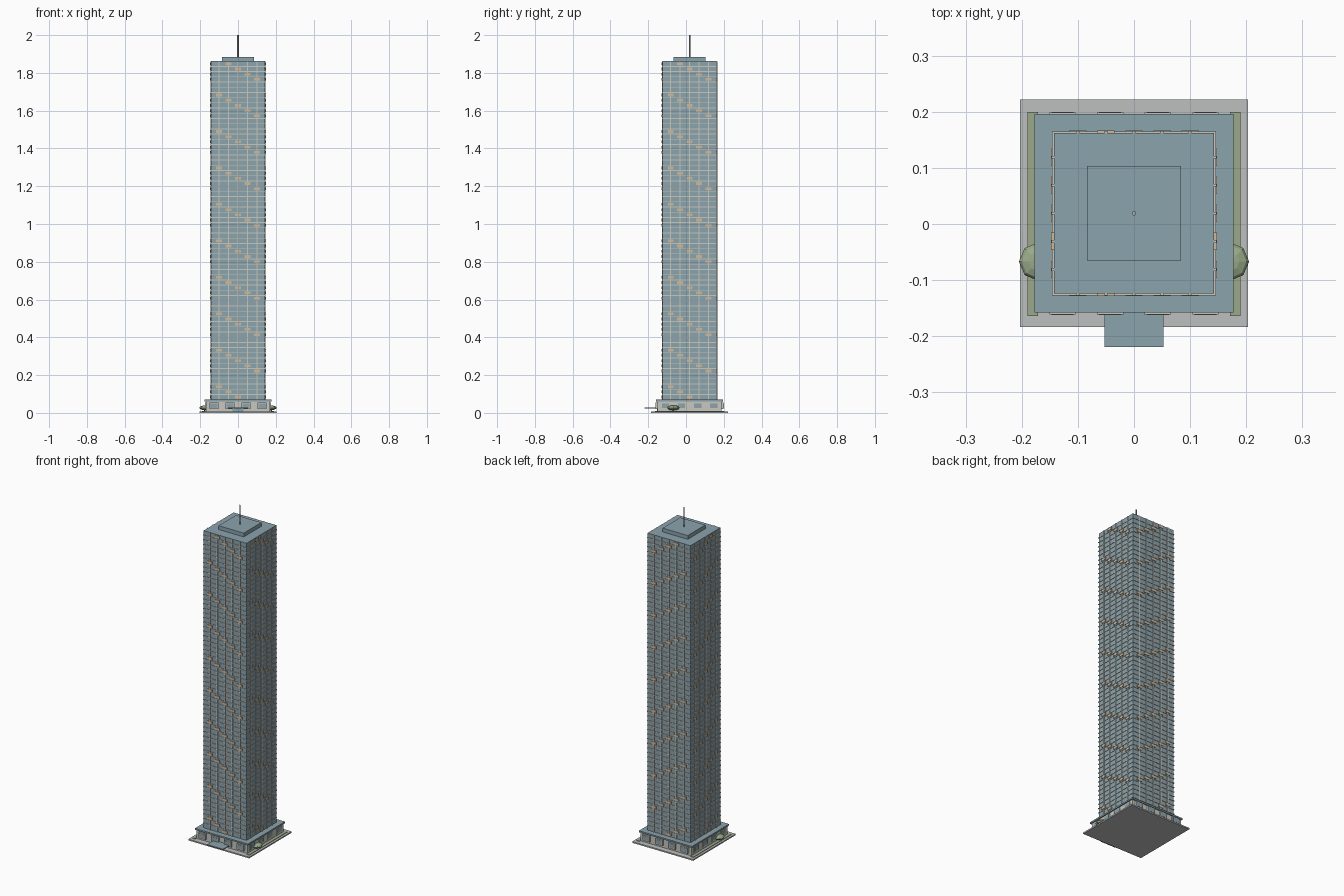
import bpy
import bmesh
from mathutils import Matrix, Vector

if "Cube" in bpy.data.objects:
    bpy.data.objects.remove(bpy.data.objects["Cube"], do_unlink=True)

CY = 0.019            # the tower sits slightly behind the origin
FLOORS = 65
Z0, Z1 = 0.07, 1.862  # tower shaft bottom and top
STEP = (Z1 - Z0) / FLOORS
BAYS = [-0.1, -0.05, 0, 0.05, 0.1]


def material(name, r, g, b):
    m = bpy.data.materials.new(name)
    m.use_nodes = True
    m.diffuse_color = (r, g, b, 1)
    m.node_tree.nodes["Principled BSDF"].inputs["Base Color"].default_value = (r, g, b, 1)
    return m


glass = material("blue glass", 0.26, 0.37, 0.42)
stone = material("pale stone", 0.58, 0.57, 0.52)
paving = material("grey paving", 0.51, 0.53, 0.52)
warm = material("warm window", 0.62, 0.48, 0.32)
green = material("leaf green", 0.32, 0.40, 0.25)
bark = material("brown bark", 0.16, 0.10, 0.06)
metal = material("mast metal", 0.40, 0.42, 0.42)


def finish(name, bm, mat):
    mesh = bpy.data.meshes.new(name)
    bm.to_mesh(mesh)
    bm.free()
    mesh.materials.append(mat)
    obj = bpy.data.objects.new(name, mesh)
    bpy.context.collection.objects.link(obj)
    return obj


def add_box(bm, lo, hi):
    lo, hi = Vector(lo), Vector(hi)
    place = Matrix.Translation((lo + hi) / 2) @ Matrix.Diagonal((hi - lo).to_4d())
    bmesh.ops.create_cube(bm, size=1, matrix=place)


def box(name, mat, lo, hi):
    bm = bmesh.new()
    add_box(bm, lo, hi)
    return finish(name, bm, mat)


def square(name, mat, half, z0, z1):
    return box(name, mat, (-half, CY - half, z0), (half, CY + half, z1))


def add_panel(bm, axis, sign, along, width, inner, outer, z0, z1):
    """Box on one wall; along is measured from the tower axis."""
    a, b = sorted((sign * inner, sign * outer))
    lo, hi = along - width / 2, along + width / 2
    if axis == "y":
        add_box(bm, (lo, CY + a, z0), (hi, CY + b, z1))
    else:
        add_box(bm, (a, CY + lo, z0), (b, CY + hi, z1))


WALLS = [(axis, sign) for axis in "xy" for sign in (-1, 1)]

# Ground plate, podium and tower shaft
square("ground_plate", paving, 0.203, 0, 0.008)
square("podium_walls", stone, 0.17, 0.008, 0.061)
square("podium_roof", glass, 0.177, 0.061, Z0)
square("tower_shaft", glass, 0.143, Z0, Z1)
square("roof_crown", glass, 0.084, Z1, 1.885)

# Floor slabs around the shaft
bm = bmesh.new()
for k in range(1, FLOORS):
    z = Z0 + k * STEP
    add_box(bm, (-0.146, CY - 0.146, z - 0.002), (0.146, CY + 0.146, z + 0.002))
finish("floor_slabs", bm, stone)

# Vertical mullions on all four walls
bm = bmesh.new()
for axis, sign in WALLS:
    for bay in BAYS:
        add_panel(bm, axis, sign, bay, 0.005, 0.142, 0.1468, Z0, Z1 - 0.001)
finish("mullions", bm, stone)

# Lit windows stepping diagonally around the shaft
bm = bmesh.new()
for axis, sign in WALLS:
    for i, bay in enumerate(BAYS):
        for k in range(FLOORS):
            if (k + i) % 7 == 2:
                z = Z0 + (k + 0.5) * STEP
                add_panel(bm, axis, sign, bay, 0.031, 0.142, 0.1475, z - 0.007, z + 0.007)
finish("lit_windows", bm, warm)

# Podium window frames and panes
frames, panes = bmesh.new(), bmesh.new()
for axis, sign in WALLS:
    out = 0.180 if axis == "y" else 0.174
    for j in range(4):
        along = (j - 1.5) * 0.085
        add_panel(frames, axis, sign, along, 0.047, 0.168, out, 0.02, 0.056)
        add_panel(panes, axis, sign, along, 0.039, 0.168, out + 0.001, 0.026, 0.051)
finish("podium_frames", frames, stone)
finish("podium_panes", panes, glass)

# Entrance
box("entrance_door", glass, (-0.03, CY - 0.173, 0.008), (0.03, CY - 0.168, 0.024))
box("entrance_canopy", glass, (-0.053, -0.219, 0.024), (0.053, -0.15, 0.029))

# Roof mast
bm = bmesh.new()
bmesh.ops.create_cone(bm, cap_ends=True, segments=8, radius1=0.004, radius2=0.004,
                      depth=0.115, matrix=Matrix.Translation((0, CY, 1.9425)))
finish("roof_mast", bm, metal)

# Planting strips and trees on both sides
for side, sign in (("left", 1), ("right", -1)):
    x0, x1 = sorted((sign * 0.171, sign * 0.19))
    box(side + "_lawn", green, (x0, -0.164, 0.008), (x1, 0.2, 0.011))
    spot = Matrix.Translation((sign * 0.171, -0.067, 0.027))
    bm = bmesh.new()
    bmesh.ops.create_uvsphere(bm, u_segments=8, v_segments=6, radius=0.034,
                              matrix=spot @ Matrix.Diagonal((1, 1, 0.38, 1)))
    finish(side + "_tree_crown", bm, green)
    bm = bmesh.new()
    bmesh.ops.create_cone(bm, cap_ends=True, segments=6, radius1=0.005, radius2=0.004,
                          depth=0.014, matrix=Matrix.Translation((sign * 0.176, -0.067, 0.015)))
    finish(side + "_tree_trunk", bm, bark)
